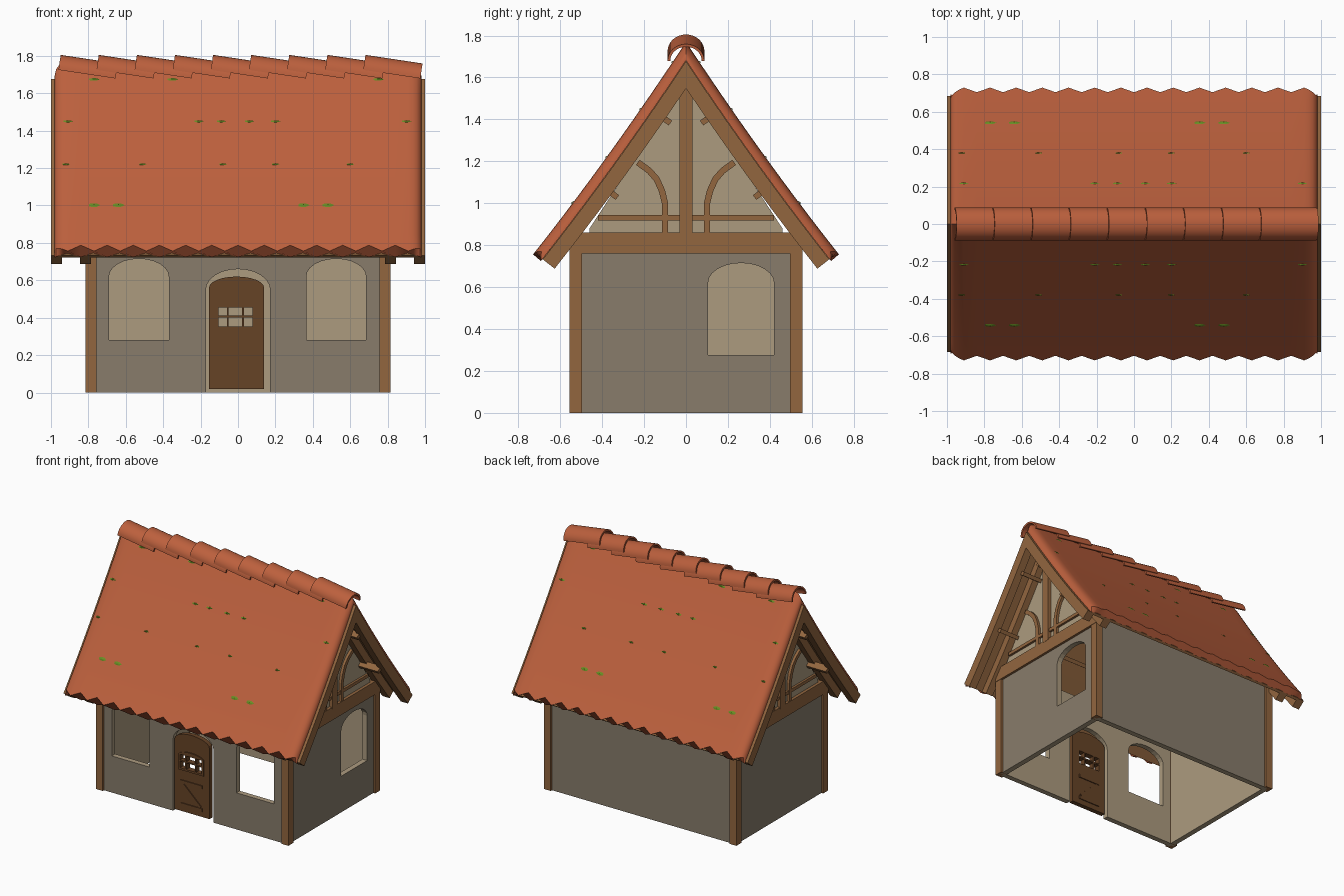
import bpy, bmesh, math
from mathutils import Vector

if "Cube" in bpy.data.objects:
    bpy.data.objects.remove(bpy.data.objects["Cube"])


def colour(name, r, g, b):
    m = bpy.data.materials.new(name)
    lin = [((c / 255 + 0.055) / 1.055) ** 2.4 for c in (r, g, b)]
    m.diffuse_color = (*lin, 1)
    m.use_nodes = True
    m.node_tree.nodes["Principled BSDF"].inputs["Base Color"].default_value = m.diffuse_color
    return m


ROOF = colour("terracotta", 188, 96, 61)
WOOD = colour("oak_timber", 146, 102, 63)
DOOR = colour("dark_door_wood", 102, 67, 38)
WALL = colour("grey_plaster", 136, 124, 107)
TAN = colour("tan_plaster", 172, 155, 127)
MOSS = colour("moss_green", 104, 142, 36)


def finish(name, bm, mats, smooth=False):
    bmesh.ops.recalc_face_normals(bm, faces=bm.faces)
    me = bpy.data.meshes.new(name)
    bm.to_mesh(me)
    bm.free()
    for m in mats:
        me.materials.append(m)
    ob = bpy.data.objects.new(name, me)
    bpy.context.collection.objects.link(ob)
    if smooth:
        bpy.ops.object.select_all(action='DESELECT')
        ob.select_set(True)
        bpy.context.view_layer.objects.active = ob
        bpy.ops.object.shade_smooth_by_angle(angle=math.radians(32))
    return ob


def panel(name, loops, axis, a, b, mat, inner=None):
    """Plate from outline + holes, between a (outer face) and b along axis x or y."""
    bm = bmesh.new()
    place = (lambda d, u, v: (d, u, v)) if axis == 'x' else (lambda d, u, v: (u, d, v))
    other, edges, rims = {}, [], []
    for loop in loops:
        va = [bm.verts.new(place(a, *p)) for p in loop]
        for v, p in zip(va, loop):
            other[v] = bm.verts.new(place(b, *p))
        edges += [bm.edges.new((va[i - 1], va[i])) for i in range(len(va))]
        rims.append(va)
    bmesh.ops.triangle_fill(bm, use_beauty=True, edges=edges)
    for f in list(bm.faces):
        bm.faces.new([other[v] for v in f.verts])
    for va in rims:
        for i in range(len(va)):
            bm.faces.new((va[i - 1], va[i], other[va[i]], other[va[i - 1]]))
    if inner:  # everything except the outer face takes the second colour
        k = 0 if axis == 'x' else 1
        for f in bm.faces:
            f.material_index = 0 if all(abs(v.co[k] - a) < 1e-5 for v in f.verts) else 1
    return finish(name, bm, [mat, inner] if inner else [mat])


def rect(u0, u1, v0, v1):
    return [(u0, v0), (u1, v0), (u1, v1), (u0, v1)]


def arch(u0, u1, v0, spring, top, n=12):
    c, r = (u0 + u1) / 2, (u1 - u0) / 2
    return [(u0, v0), (u1, v0)] + [(c + r * math.cos(math.pi * i / n),
            spring + (top - spring) * math.sin(math.pi * i / n)) for i in range(n + 1)]


def strip(path, w):
    """Outline of a band of width w along a path."""
    pts = [Vector(p) for p in path]
    left, right = [], []
    for i, p in enumerate(pts):
        d = (pts[min(i + 1, len(pts) - 1)] - pts[max(i - 1, 0)]).normalized()
        n = Vector((-d.y, d.x)) * w / 2
        left.append(tuple(p + n))
        right.append(tuple(p - n))
    return left + right[::-1]


# Roof slope: gently flared curve, offset d along its normal
def slope(t, d, ext=0.0):
    dy, dz = 0.68, -1.02 + 0.16 * t
    l = math.hypot(dy, dz)
    ny, nz = -dz / l, dy / l
    if t == 0:
        return 0.0, 1.67 + d / nz
    return 0.68 * t + ny * d + dy / l * ext, 1.67 - 1.02 * t + 0.08 * t * t + nz * d + dz / l * ext


TS = [i / 10 for i in range(11)]


def gable_band(d0, d1):
    up = [slope(t, d0) for t in TS]
    lo = [slope(t, d1) for t in TS]
    return [(-y, z) for y, z in up[:0:-1]] + up + lo[::-1] + [(-y, z) for y, z in lo[1:]]


# Walls: grey outside, tan inside and in the reveals
panel("front_wall", [
    rect(-0.78, 0.78, 0, 0.88)[:1] + [(-0.172, 0)] + arch(-0.172, 0.172, 0, 0.55, 0.66)[:1:-1]
    + [(0.172, 0), (0.78, 0), (0.78, 0.88), (-0.78, 0.88)],
    arch(-0.69, -0.37, 0.28, 0.62, 0.715), arch(0.365, 0.685, 0.28, 0.62, 0.715)],
    'y', -0.54, -0.50, WALL, TAN)
panel("back_wall", [rect(-0.78, 0.78, 0, 0.88)], 'y', 0.54, 0.50, WALL, TAN)
panel("right_wall", [rect(-0.52, 0.52, 0, 0.80), arch(0.105, 0.42, 0.277, 0.62, 0.715)],
      'x', 0.80, 0.76, WALL, TAN)
panel("left_wall", [rect(-0.52, 0.52, 0, 0.80)], 'x', -0.80, -0.76, WALL, TAN)

# Timber frame and gables, both ends
for s, side in ((1, "right"), (-1, "left")):
    for q, end in ((-1, "front"), (1, "back")):
        panel(f"{end}_{side}_post", [rect(*sorted((q * 0.495, q * 0.555)), 0, 0.80)],
              'x', s * 0.757, s * 0.815, WOOD)
        panel(f"{end}_{side}_brace", [strip([(q * y, z) for y, z in
              ((0.10, 0.86), (0.10, 1.0), (0.115, 1.06), (0.14, 1.115), (0.175, 1.155), (0.23, 1.195))], 0.03)],
              'x', s * 0.78, s * 0.815, WOOD)
    panel(f"{side}_gable_plaster", [[(-0.46, 0.80), (0.46, 0.80), (0.46, 0.88), (0, 1.58), (-0.46, 0.88)]],
          'x', s * 0.795, s * 0.765, TAN)
    panel(f"{side}_tie_beam", [rect(-0.555, 0.555, 0.76, 0.86)], 'x', s * 0.757, s * 0.818, WOOD)
    panel(f"{side}_rail", [rect(-0.42, 0.42, 0.918, 0.943)], 'x', s * 0.78, s * 0.812, WOOD)
    panel(f"{side}_king_post", [rect(-0.03, 0.03, 0.85, 1.55)], 'x', s * 0.77, s * 0.82, WOOD)
    panel(f"{side}_wall_rafters", [gable_band(0, -0.068)], 'x', s * 0.785, s * 0.845, WOOD)
    panel(f"{side}_bargeboards", [gable_band(0.004, -0.068)], 'x', s * 0.94, s * 1.0, WOOD)

# Purlins carrying the overhang
for q, end in ((-1, "front"), (1, "back")):
    for t, level in ((0.23, "upper"), (0.60, "lower")):
        prof = [slope(t, -0.05, -0.014), slope(t, -0.05, 0.014), slope(t, -0.1, 0.014), slope(t, -0.1, -0.014)]
        panel(f"{end}_{level}_purlin", [[(q * y, z) for y, z in prof]], 'x', -0.96, 0.96, WOOD)

# Boards under the tiles
panel("roof_boards", [gable_band(0.008, -0.012)], 'x', -0.95, 0.95, WOOD)

# Tiled roof skin: rounded at the gables, toothed at the eaves
xs = sorted([-0.98 + 0.07 * i for i in range(29)] + [s * v for s in (-1, 1) for v in (0.972, 0.955, 0.935)])


def tooth(x):
    k = ((x + 0.98) / 0.14) % 1
    return 1 - abs(2 * k - 1)


bm = bmesh.new()
for q in (-1, 1):
    top, bot = [], []
    for x in xs:
        e = min(1, (0.98 - abs(x)) / 0.07)
        d = 0.008 + 0.047 * (0.12 + 0.88 * math.sqrt(max(0, 1 - (1 - e) ** 2)))
        for rows, off, ext in ((top, d, -0.03 + 0.04 * tooth(x)), (bot, 0.006, 0.012 - 0.025 * tooth(x))):
            pts = [slope(t, off, ext if t == 1 else 0) for t in TS]
            rows.append([bm.verts.new((x, q * y, z)) for y, z in pts])
    n, m = len(xs), len(TS)
    for i in range(n - 1):
        for j in range(m - 1):
            for g in (top, bot):
                bm.faces.new((g[i][j], g[i + 1][j], g[i + 1][j + 1], g[i][j + 1]))
        bm.faces.new((top[i][-1], top[i + 1][-1], bot[i + 1][-1], bot[i][-1]))
    for i in (0, n - 1):
        for j in range(m - 1):
            bm.faces.new((top[i][j], top[i][j + 1], bot[i][j + 1], bot[i][j]))
bmesh.ops.remove_doubles(bm, verts=bm.verts, dist=1e-5)
finish("roof_tiles", bm, [ROOF], True)

# Overlapping half-round ridge tiles, each tipped down to the right
for k in range(9):
    bm = bmesh.new()
    rings = []
    for l in (0, 0.305):
        for th in (0, 0.013):
            ring = []
            for i in range(17):
                a = math.pi * i / 16
                h = (0.08 - th) * math.sin(a)
                ring.append(bm.verts.new((-0.96 + 0.2037 * k + l + 0.15 * h,
                            (0.088 - th) * math.cos(a), 1.725 - 0.15 * l + h)))
            rings.append(ring)
    o0, i0, o1, i1 = rings
    for A, B in ((o0, o1), (i0, i1), (o0, i0), (o1, i1)):
        for i in range(16):
            bm.faces.new((A[i], A[i + 1], B[i + 1], B[i]))
    for i in (0, 16):
        bm.faces.new((o0[i], o1[i], i1[i], i0[i]))
    finish(f"ridge_tile_{k + 1}", bm, [ROOF], True)

# Moss patches on both slopes: (height, half width, half length, x positions)
bm = bmesh.new()
for z, rx, rl, row in ((1.0, 0.034, 0.013, (-0.77, -0.64, 0.35, 0.48)),
                       (1.22, 0.022, 0.006, (-0.92, -0.51, -0.08, 0.2, 0.6)),
                       (1.45, 0.028, 0.007, (-0.91, -0.21, -0.09, 0.06, 0.2, 0.9)),
                       (1.675, 0.032, 0.008, (-0.77, -0.35, 0.75))):
    t = (1.02 - math.sqrt(1.02 ** 2 - 0.32 * (1.702 - z))) / 0.16
    for x in row:
        for q in (-1, 1):
            def at(u, w, d):
                y, zz = slope(t, d, w)
                return bm.verts.new((x + u, q * y, zz))
            mid = at(0, 0, 0.061)
            rim = [at(rx * math.cos(a) * (1 - 0.2 * (i % 2)), rl * math.sin(a), 0.056)
                   for i, a in enumerate(math.pi * j / 5 for j in range(10))]
            for i in range(10):
                bm.faces.new((mid, rim[i - 1], rim[i]))
finish("moss_patches", bm, [MOSS])

# Door with a small barred window and braces on both faces
panes = [rect(a, b, c, d) for a, b in ((-0.103, -0.06), (-0.05, 0.022), (0.032, 0.077))
         for c, d in ((0.352, 0.402), (0.412, 0.455))]
panel("door", [arch(-0.155, 0.14, 0.02, 0.56, 0.62)] + panes, 'y', -0.545, -0.51, DOOR)
panel("door_window_frame", [arch(-0.12, 0.095, 0.337, 0.45, 0.485)] + panes, 'y', -0.553, -0.545, DOOR)
for y0, y1, face in ((-0.552, -0.545, "outer"), (-0.51, -0.503, "inner")):
    for z, level in ((0.06, "lower"), (0.235, "upper")):
        panel(f"door_{face}_{level}_batten", [rect(-0.10, 0.08, z, z + 0.025)], 'y', y0, y1, DOOR)
    panel(f"door_{face}_diagonal", [strip([(-0.085, 0.23), (0.065, 0.09)], 0.022)], 'y', y0, y1, DOOR)
